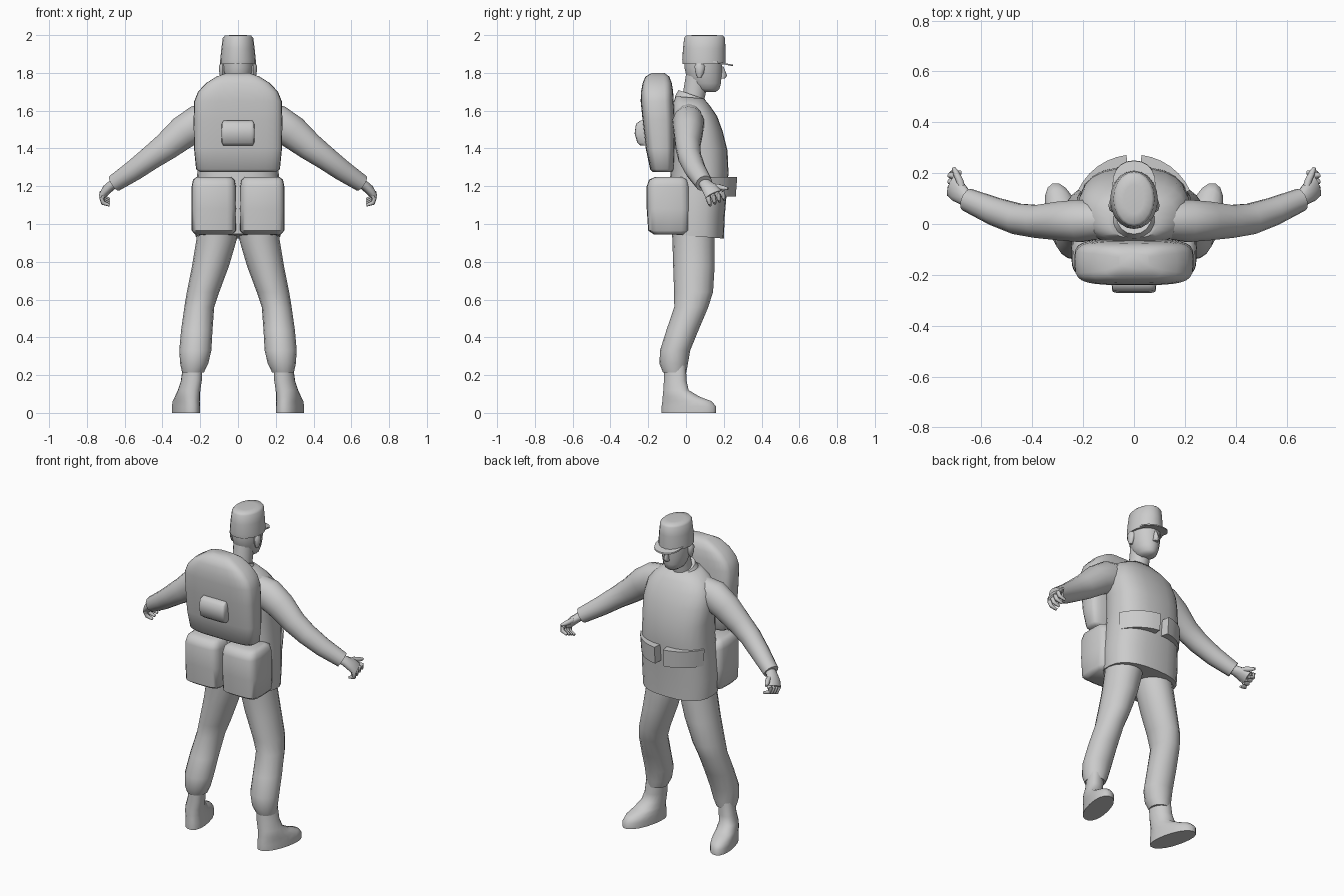
import bpy, math
from mathutils import Vector

grey = bpy.data.materials.new("plain grey")
grey.diffuse_color = (0.6, 0.6, 0.6, 1)


def make(name, verts, faces, mirror=False, angle=50):
    me = bpy.data.meshes.new(name)
    me.from_pydata(verts, [], faces)
    me.materials.append(grey)
    ob = bpy.data.objects.new(name, me)
    bpy.context.collection.objects.link(ob)
    bpy.ops.object.select_all(action='DESELECT')
    bpy.context.view_layer.objects.active = ob
    ob.select_set(True)
    bpy.ops.object.mode_set(mode='EDIT')
    bpy.ops.mesh.select_all(action='SELECT')
    bpy.ops.mesh.normals_make_consistent(inside=False)
    bpy.ops.object.mode_set(mode='OBJECT')
    bpy.ops.object.shade_smooth_by_angle(angle=math.radians(angle))
    if mirror:
        ob.modifiers.new("mirror", 'MIRROR')
    return ob


def loft(name, secs, n=16, power=2.0, follow=False, shear=0, tilt=0, mirror=False, angle=50):
    """Skin over rings (x, y, z, half width, half depth); rings are level unless follow."""
    pts = [Vector(s[:3]) for s in secs]
    verts, faces = [], []
    for i, s in enumerate(secs):
        t = Vector((0, 0, 1))
        if follow:
            t = (pts[min(i + 1, len(pts) - 1)] - pts[max(i - 1, 0)]).normalized()
        u = Vector((0, 1, 0))
        u = (u - t * u.dot(t)).normalized()
        v = u.cross(t)
        for k in range(n):
            a = 2 * math.pi * k / n
            c, d = math.cos(a), math.sin(a)
            p = math.copysign(abs(c) ** (2 / power), c) * s[3]
            q = math.copysign(abs(d) ** (2 / power), d) * s[4]
            verts.append(pts[i] + v * (p + shear * q) + u * q + Vector((0, 0, tilt * q)))
    for i in range(len(secs) - 1):
        for k in range(n):
            a, b = i * n + k, i * n + (k + 1) % n
            faces.append((a, b, b + n, a + n))
    faces.append(tuple(range(n)))
    faces.append(tuple(range((len(secs) - 1) * n, len(secs) * n)))
    return make(name, verts, faces, mirror, angle)


def span(rows, x=0.0):
    """Rows of (z, back y, front y, half width) to level rings."""
    return [(x, (b + f) / 2, z, w, (f - b) / 2) for z, b, f, w in rows]


# Tunic and collar
loft("tunic", span([(0.935, -0.10, 0.20, 0.225), (1.05, -0.10, 0.205, 0.23), (1.17, -0.09, 0.215, 0.222),
                    (1.28, -0.08, 0.225, 0.215), (1.40, -0.08, 0.22, 0.215), (1.50, -0.08, 0.195, 0.22),
                    (1.58, -0.08, 0.165, 0.205), (1.63, -0.07, 0.13, 0.165), (1.67, -0.055, 0.095, 0.10)]),
     n=24, power=2.5, tilt=-0.08)
loft("collar", span([(1.64, -0.06, 0.12, 0.10), (1.685, -0.04, 0.10, 0.07)]), n=16, tilt=-0.35)

# Neck and head
loft("neck", span([(1.62, -0.03, 0.09, 0.062), (1.71, -0.015, 0.11, 0.057), (1.80, 0.0, 0.12, 0.06)]), n=14)
loft("head", span([(1.700, 0.075, 0.160, 0.030), (1.715, 0.045, 0.178, 0.052), (1.745, 0.02, 0.186, 0.066),
                   (1.785, 0.0, 0.190, 0.077), (1.83, -0.01, 0.193, 0.083), (1.88, -0.01, 0.195, 0.083)]), n=18)
loft("nose", span([(1.77, 0.17, 0.205, 0.016), (1.785, 0.17, 0.218, 0.017), (1.835, 0.17, 0.198, 0.009)]), n=8)
loft("ear", span([(1.775, 0.06, 0.08, 0.010), (1.80, 0.05, 0.095, 0.016), (1.835, 0.045, 0.10, 0.018),
                  (1.85, 0.055, 0.09, 0.010)], x=0.083), n=8, mirror=True)

# Cap with peak
loft("cap", span([(1.848, -0.018, 0.21, 0.094), (1.87, -0.02, 0.21, 0.094), (1.93, -0.016, 0.209, 0.088),
                  (1.985, -0.010, 0.206, 0.081), (1.997, 0.0, 0.196, 0.07), (2.0, 0.04, 0.155, 0.04)]), n=20)
loft("cap_peak", span([(1.855, 0.05, 0.25, 0.085), (1.863, 0.05, 0.248, 0.085)]), n=20, power=2.3, tilt=-0.2)

# Sleeves, cuffs at the wrists
loft("sleeve", [(0.13, 0.015, 1.555, 0.085, 0.075), (0.21, 0.012, 1.535, 0.095, 0.085),
                (0.29, 0.012, 1.485, 0.088, 0.078), (0.38, 0.01, 1.410, 0.074, 0.066),
                (0.46, 0.02, 1.352, 0.064, 0.062), (0.55, 0.05, 1.285, 0.056, 0.056),
                (0.655, 0.095, 1.215, 0.046, 0.046)], n=14, follow=True, mirror=True)

# Hands with curled fingers and thumb
loft("palm", [(0.63, 0.085, 1.228, 0.026, 0.030), (0.665, 0.105, 1.208, 0.026, 0.034),
              (0.695, 0.13, 1.182, 0.026, 0.046), (0.715, 0.148, 1.155, 0.020, 0.048)],
     n=12, follow=True, mirror=True)
for i in range(4):
    y, s = 0.112 + 0.025 * i, 0.010 * i
    loft("finger_%d" % (i + 1), [(0.705, y, 1.165, 0.013, 0.014), (0.722, y + 0.005, 1.137 + s, 0.013, 0.013),
                                 (0.715, y + 0.012, 1.112 + s, 0.012, 0.012),
                                 (0.680, y + 0.016, 1.100 + s, 0.008, 0.008)],
         n=8, follow=True, mirror=True)
loft("thumb", [(0.675, 0.13, 1.20, 0.016, 0.016), (0.685, 0.17, 1.197, 0.016, 0.015),
               (0.70, 0.20, 1.19, 0.013, 0.013), (0.71, 0.222, 1.187, 0.007, 0.007)],
     n=8, follow=True, mirror=True)

# Trousers
loft("trouser_leg", [(0.108, 0.035, 1.00, 0.105, 0.115), (0.113, 0.04, 0.92, 0.107, 0.112),
                     (0.145, 0.042, 0.78, 0.098, 0.11), (0.185, 0.04, 0.64, 0.086, 0.103),
                     (0.205, 0.028, 0.56, 0.079, 0.09), (0.218, -0.018, 0.44, 0.083, 0.085),
                     (0.226, -0.058, 0.33, 0.085, 0.080), (0.232, -0.065, 0.26, 0.074, 0.075),
                     (0.238, -0.060, 0.215, 0.058, 0.062)], n=16, mirror=True)

# Boots with toes turned out
loft("boot", [(0.276, 0.015, 0.0, 0.066, 0.146), (0.276, 0.015, 0.035, 0.066, 0.146),
              (0.274, 0.005, 0.062, 0.064, 0.132), (0.268, -0.025, 0.085, 0.062, 0.10),
              (0.259, -0.053, 0.12, 0.057, 0.068), (0.247, -0.057, 0.17, 0.053, 0.061),
              (0.24, -0.058, 0.25, 0.050, 0.058)], n=18, power=2.2, shear=0.22, mirror=True)

# Rucksack with a small roll on its back
loft("rucksack", span([(1.275, -0.175, -0.075, 0.20), (1.29, -0.19, -0.065, 0.222), (1.40, -0.213, -0.06, 0.233),
                       (1.55, -0.23, -0.06, 0.235), (1.65, -0.24, -0.065, 0.232), (1.70, -0.238, -0.068, 0.212),
                       (1.745, -0.23, -0.075, 0.17), (1.78, -0.215, -0.088, 0.115),
                       (1.80, -0.18, -0.115, 0.06)]), n=28, power=4)
loft("rucksack_roll", span([(1.415, -0.24, -0.19, 0.078), (1.43, -0.258, -0.19, 0.086), (1.48, -0.272, -0.19, 0.088),
                            (1.53, -0.265, -0.19, 0.086), (1.548, -0.24, -0.19, 0.078)]), n=20, power=7)

# Pair of bags on the hips
loft("hip_bag", span([(0.945, -0.17, 0.0, 0.10), (0.965, -0.20, 0.02, 0.117), (1.08, -0.208, 0.025, 0.119),
                      (1.20, -0.208, 0.02, 0.117), (1.235, -0.195, 0.01, 0.11), (1.25, -0.16, -0.02, 0.09)],
                     x=0.128), n=20, power=4.5, mirror=True)

# Curved pouches on the front of the waist
verts, faces, steps = [], [], 6
for i in range(steps + 1):
    a = math.radians(7 + 58 * i / steps)
    for r, z in ((0.18, 1.15), (0.235, 1.145), (0.243, 1.25), (0.18, 1.25)):
        verts.append((r * math.sin(a), 0.03 + r * math.cos(a), z))
    if i:
        for k in range(4):
            p, q = (i - 1) * 4 + k, (i - 1) * 4 + (k + 1) % 4
            faces.append((p, q, q + 4, p + 4))
faces += [(0, 1, 2, 3), tuple(range(steps * 4, steps * 4 + 4))]
make("waist_pouch", verts, faces, mirror=True, angle=30)
